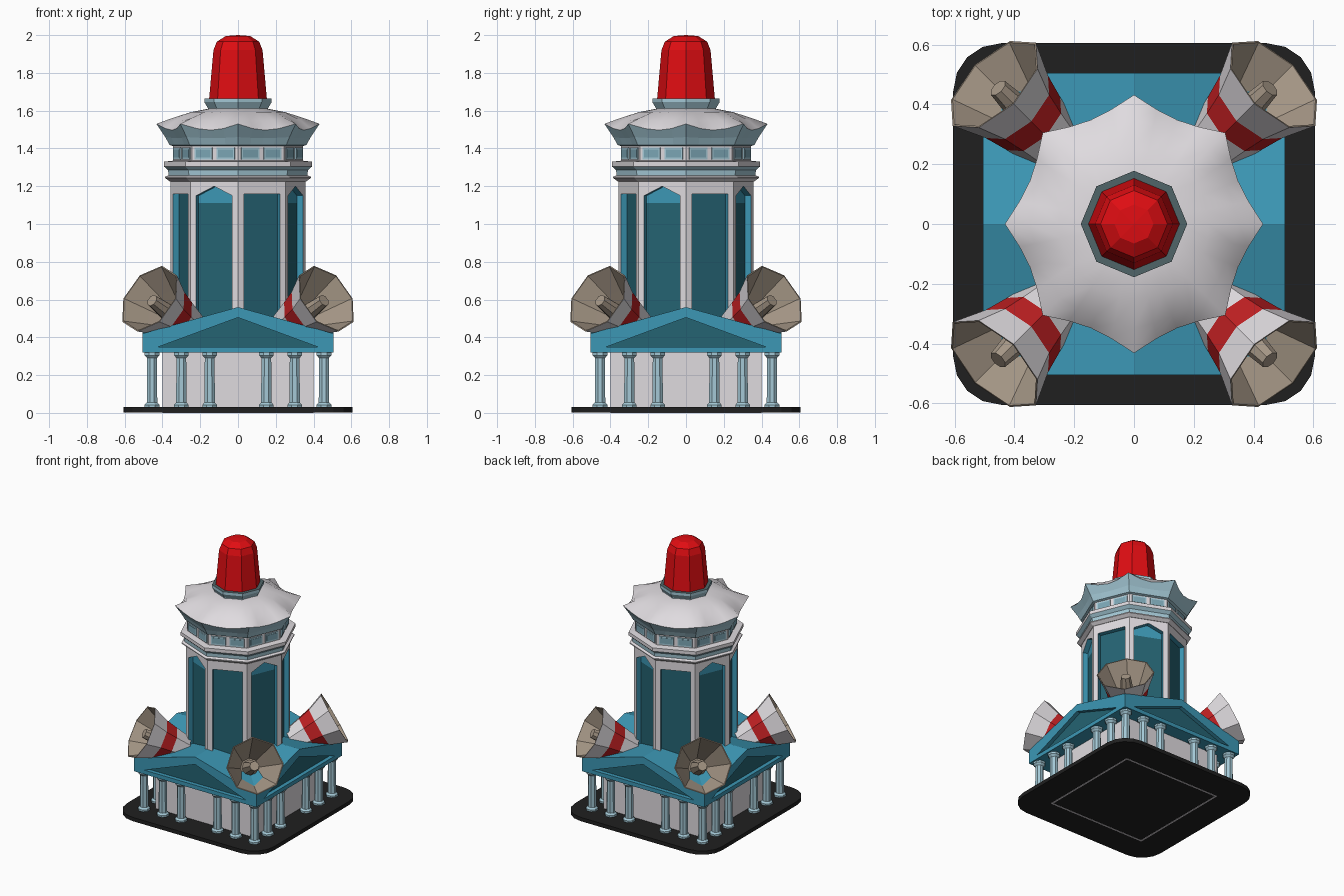
import bpy, bmesh, math
from mathutils import Matrix

if "Cube" in bpy.data.objects:
    bpy.data.objects.remove(bpy.data.objects["Cube"])

COL = {
    "white": (0.74, 0.71, 0.74), "beacon_red": (0.74, 0.004, 0.006),
    "stripe_red": (0.52, 0.014, 0.016), "teal": (0.045, 0.31, 0.46),
    "dark_teal": (0.018, 0.125, 0.17), "light_blue": (0.37, 0.58, 0.67),
    "tan": (0.38, 0.31, 0.24), "black": (0.014, 0.014, 0.014),
    "glass": (0.2, 0.38, 0.46), "grey": (0.08, 0.13, 0.14)}
MATS = {}
for n, c in COL.items():
    MATS[n] = bpy.data.materials.new(n)
    MATS[n].diffuse_color = (*c, 1)


def finish(name, bm, mats, matrix=Matrix(), smooth=False, merge=True):
    if merge:
        bmesh.ops.remove_doubles(bm, verts=bm.verts, dist=1e-5)
    bmesh.ops.recalc_face_normals(bm, faces=bm.faces)
    me = bpy.data.meshes.new(name)
    bm.to_mesh(me)
    bm.free()
    for m in mats:
        me.materials.append(MATS[m])
    for p in me.polygons:
        p.use_smooth = smooth
    ob = bpy.data.objects.new(name, me)
    ob.matrix_world = matrix
    bpy.context.collection.objects.link(ob)
    return ob


def face(bm, pts, mi=0):
    f = bm.faces.new([bm.verts.new(p) for p in pts])
    f.material_index = mi


def lathe(name, prof, mats, n=8, matrix=Matrix(), smooth=False):
    """prof: (r, z) or (corner r, corner z, mid r, mid z); mats: one name or one per segment"""
    if isinstance(mats, str):
        mats = [mats] * (len(prof) - 1)
    names = list(dict.fromkeys(mats))
    bm = bmesh.new()
    rings = []
    for p in prof:
        if p[0] == 0:
            rings.append([bm.verts.new((0, 0, p[1]))] * n)
            continue
        ring = []
        for i in range(n):
            r, z = p[:2]
            if len(p) == 4:
                t = abs((i * 8 / n) % 1 - 0.5) * 2
                r = p[2] + (p[0] - p[2]) * t * t
                z = p[3] + (p[1] - p[3]) * t * t
            a = 2 * math.pi * i / n
            ring.append(bm.verts.new((r * math.cos(a), r * math.sin(a), z)))
        rings.append(ring)
    for k in range(len(prof) - 1):
        a, b = rings[k], rings[k + 1]
        for i in range(n):
            j = (i + 1) % n
            f = bm.faces.new(list(dict.fromkeys([a[i], a[j], b[j], b[i]])))
            f.material_index = names.index(mats[k])
    return finish(name, bm, names, matrix, smooth, False)


def add_box(bm, size, M):
    bmesh.ops.create_cube(bm, size=1, matrix=M @ Matrix.Diagonal((*size, 1)))


def rot(deg, axis="Z"):
    return Matrix.Rotation(math.radians(deg), 4, axis)


T = Matrix.Translation

# base plate with rounded corners
bm = bmesh.new()
add_box(bm, (1.21, 1.21, 0.028), T((0, 0, 0.016)))
bmesh.ops.bevel(bm, geom=[e for e in bm.edges if abs(e.verts[0].co.z - e.verts[1].co.z) > 0.01],
                offset=0.16, segments=4, profile=0.5, affect="EDGES")
finish("base_plate", bm, ["black"])

# inner hall walls and their outline under the base
bm = bmesh.new()
add_box(bm, (0.8, 0.8, 0.3), T((0, 0, 0.18)))
for k in range(4):
    add_box(bm, (0.8, 0.012, 0.01), rot(90 * k) @ T((0, -0.394, 0.005)))
finish("hall_walls", bm, ["white"], merge=False)

# colonnade
col_prof = [(0, .03), (.042, .03), (.042, .043), (.03, .055), (.028, .29), (.042, .305), (.042, .322), (0, .322)]
for k in range(4):
    for x in (-0.455, -0.30, -0.15, 0.15, 0.30):
        lathe("column", col_prof, "light_blue", 8, rot(90 * k) @ T((x, -0.455, 0)) @ rot(22.5))

# cross-gabled roof with a recessed pediment on each side
bm = bmesh.new()
a, d = 0.505, 0.03
for k in range(4):
    R = rot(90 * k).to_3x3()

    def put(pts, mi=0):
        from mathutils import Vector
        face(bm, [R @ Vector(p) for p in pts], mi)
    bl, br, tr, ap, tl = [(x, -a, z) for x, z in ((-a, .32), (a, .32), (a, .42), (0, .56), (-a, .42))]
    il, ir, ia = [(x, -a, z) for x, z in ((-.42, .35), (.42, .35), (0, .505))]
    rl, rr, ra = [(x, -a + d, z) for x, y, z in (il, ir, ia)]
    put([bl, br, ir, il])
    put([br, tr, ir])
    put([tr, ap, ia, ir])
    put([ap, tl, il, ia])
    put([tl, bl, il])
    for p, q, s, t in ((il, ir, rr, rl), (ir, ia, ra, rr), (ia, il, rl, ra)):
        put([p, q, s, t])
    put([rl, rr, ra], 1)
    put([tl, ap, (0, 0, .56)])
    put([ap, tr, (0, 0, .56)])
    put([bl, br, (0, 0, .32)])
finish("gabled_roof", bm, ["teal", "dark_teal"])

# octagonal tower shaft: corner pillars with recessed panels, every second one arched
bm = bmesh.new()
R0 = 0.357
apo, hw = R0 * math.cos(math.pi / 8), R0 * math.sin(math.pi / 8)
w, z0, z1, dep = 0.103, 0.40, 1.245, 0.035
for k in range(8):
    M = rot(-22.5 + 45 * k)
    side, peak = (1.15, 1.20) if k % 2 == 0 else (1.16, 1.16)

    def put(pts, mi, y=-apo):
        face(bm, [M @ T((p[0], p[2] if len(p) > 2 else y, p[1])).to_translation() for p in pts], mi)
    for s in (-1, 1):
        put([(s * hw, z0), (s * w, z0), (s * w, side), (s * hw, side)], 0)
        put([(s * hw, side), (s * w, side), (0, peak), (0, z1), (s * hw, z1)], 0)
        put([(s * w, z0), (s * w, side), (s * w, side, -apo + dep), (s * w, z0, -apo + dep)], 1)
        put([(s * w, side), (0, peak), (0, peak, -apo + dep), (s * w, side, -apo + dep)], 1)
    put([(-w, z0), (w, z0), (w, 1.11), (-w, 1.11)], 2, -apo + dep)
    top = [(-w, 1.11), (w, 1.11), (w, side), (0, peak), (-w, side)]
    put(top, 1 if k % 2 == 0 else 2, -apo + dep)
finish("tower_shaft", bm, ["white", "teal", "dark_teal"])

# cornice and window band
lathe("cornice", [(0, 1.225), (.36, 1.225), (.386, 1.243), (.386, 1.25), (.368, 1.258), (.37, 1.285),
                  (.393, 1.305), (.393, 1.33), (.345, 1.335), (.345, 1.42), (0, 1.42)],
      ["white"] * 4 + ["light_blue"] * 2 + ["white"] * 4)

# windows: framed plates, two per side
frames, panes = bmesh.new(), bmesh.new()
wa = 0.345 * math.cos(math.pi / 8)
for k in range(8):
    for x in (-0.064, 0.064):
        M = rot(22.5 + 45 * k)
        add_box(frames, (0.102, 0.008, 0.062), M @ T((x, -wa - 0.003, 1.373)))
        add_box(panes, (0.084, 0.008, 0.042), M @ T((x, -wa - 0.005, 1.373)))
finish("window_frames", frames, ["light_blue"], merge=False)
finish("window_panes", panes, ["glass"], merge=False)

# flared eaves and upturned canopy
lathe("eaves", [(.335, 1.41, .31, 1.41), (.362, 1.418, .335, 1.418), (.385, 1.46, .35, 1.455),
                (.432, 1.53, .377, 1.497)], "light_blue", 32)
lathe("canopy", [(.432, 1.53, .377, 1.497), (.35, 1.56, .335, 1.545), (.25, 1.592), (.15, 1.612), (0, 1.612)],
      "white", 32, smooth=True)

# beacon
lathe("beacon_base", [(.16, 1.59), (.16, 1.615), (.178, 1.645), (.178, 1.665), (0, 1.665)],
      ["light_blue"] * 3 + ["grey"])
lathe("beacon", [(.153, 1.66), (.13, 1.92), (.112, 1.965), (.065, 1.995), (0, 2.0)], "beacon_red")

# four loudspeaker horns on the corners
horn = [(0, 0), (.1, 0), (.126, .12), (.148, .21), (.197, .33), (.19, .33), (.12, .2), (.065, .1),
        (.055, .1), (.033, .31), (0, .31)]
horn_mats = ["white", "white", "stripe_red", "white"] + ["tan"] * 6
for k in range(4):
    lathe("horn", horn, horn_mats, 8, rot(45 + 90 * k) @ T((.37, 0, .45)) @ rot(62, "Y"))

for m in bpy.data.materials:
    if m.users and not m.is_grease_pencil:
        m.use_nodes = True
        m.node_tree.nodes["Principled BSDF"].inputs["Base Color"].default_value = m.diffuse_color
